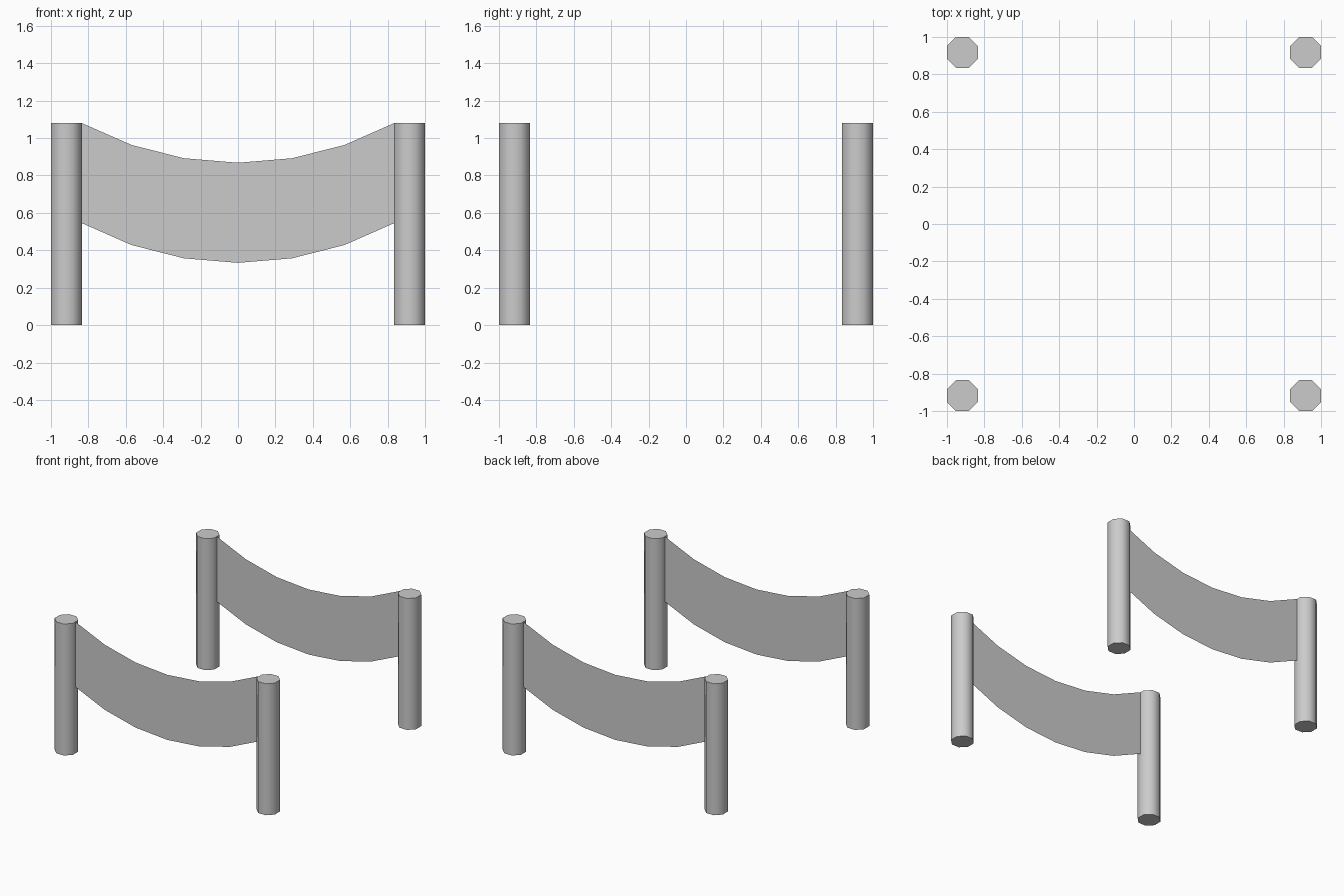
import bpy, math

if "Cube" in bpy.data.objects:
    bpy.data.objects.remove(bpy.data.objects["Cube"])

HEIGHT = 1.08
CENTRE = 0.9175      # post centre distance from the axes
HALF = 0.0825        # half post width across flats
RADIUS = 1.75        # sag arc radius of the panels
DEPTH = 0.535        # panel height
SPAN = CENTRE - HALF


def post(name, x, y):
    bpy.ops.mesh.primitive_cylinder_add(
        vertices=8, radius=HALF / math.cos(math.pi / 8), depth=HEIGHT,
        location=(x, y, HEIGHT / 2), rotation=(0, 0, math.pi / 8))
    bpy.context.object.name = name
    bpy.ops.object.shade_smooth_by_angle(angle=math.radians(60))


def panel(name, y):
    # Thin sheet hanging along a circular arc between two posts
    end = math.asin(SPAN / RADIUS)
    verts, faces = [], []
    for i in range(7):
        a = end * (i - 3) / 3
        x = RADIUS * math.sin(a)
        z = HEIGHT - RADIUS * (math.cos(a) - math.cos(end))
        verts += [(x, y, z - DEPTH), (x, y, z)]
    for i in range(6):
        k = 2 * i
        faces.append((k, k + 2, k + 3, k + 1))
    mesh = bpy.data.meshes.new(name)
    mesh.from_pydata(verts, [], faces)
    bpy.context.collection.objects.link(bpy.data.objects.new(name, mesh))


# Two matching sides, each with a pair of posts and a sagging panel
for side, y in (("front", -CENTRE), ("back", CENTRE)):
    post(side + "_left_post", -CENTRE, y)
    post(side + "_right_post", CENTRE, y)
    panel(side + "_hanging_panel", y)
